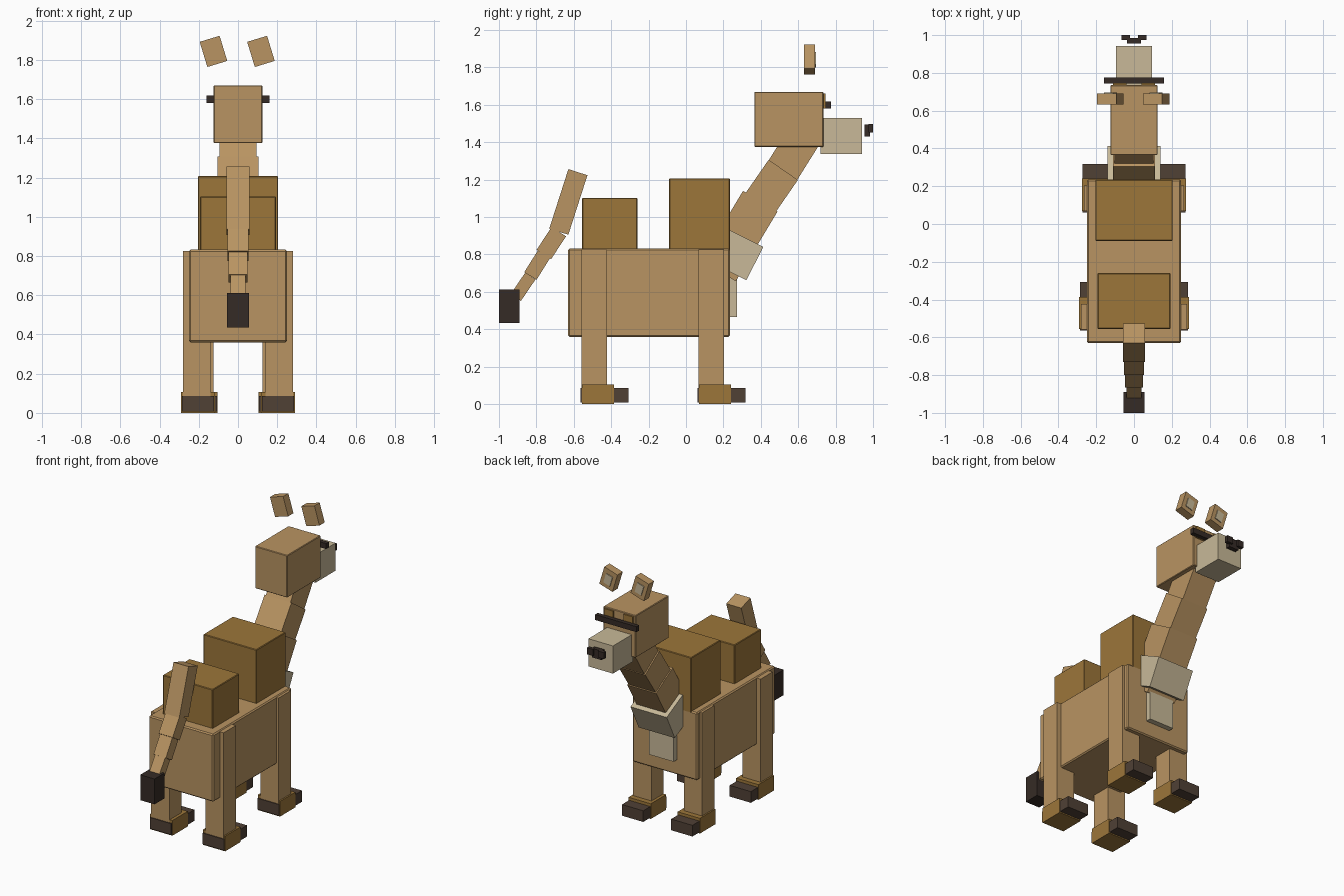
import bpy, math

if "Cube" in bpy.data.objects:
    bpy.data.objects.remove(bpy.data.objects["Cube"])

def mat(name, c):
    m = bpy.data.materials.new(name)
    m.diffuse_color = (*c, 1)
    m.use_nodes = True
    m.node_tree.nodes["Principled BSDF"].inputs["Base Color"].default_value = m.diffuse_color
    return m

TAN = mat("tan", (0.485, 0.296, 0.122))
BROWN = mat("brown", (0.333, 0.181, 0.042))
CREAM = mat("cream", (0.578, 0.485, 0.314))
DARK = mat("dark", (0.036, 0.024, 0.019))
HOOF = mat("hoof", (0.08, 0.052, 0.036))

def box(name, x, y, z, m, rot=(0, 0, 0), bevel=0):
    """Box from (min, max) ranges, rotated about its centre."""
    r = (x, y, z)
    bpy.ops.mesh.primitive_cube_add(size=1, location=[(a + b) / 2 for a, b in r], rotation=rot)
    o = bpy.context.object
    o.name = name
    o.scale = [b - a for a, b in r]
    bpy.ops.object.transform_apply(location=False, rotation=False, scale=True)
    o.data.materials.append(m)
    if bevel:
        b = o.modifiers.new("bevel", 'BEVEL')
        b.width = bevel
        b.segments = 1
    return o

def beam(name, p, q, depth, half, m):
    """Tilted box in the side plane running from p to q, given as (y, z)."""
    dy, dz = q[0] - p[0], q[1] - p[1]
    n = math.hypot(dy, dz) / 2
    cy, cz = (p[0] + q[0]) / 2, (p[1] + q[1]) / 2
    return box(name, (-half, half), (cy - depth / 2, cy + depth / 2), (cz - n, cz + n), m,
               (-math.atan2(dy, dz), 0, 0))

# Body and humps
box("body", (-.25, .25), (-.63, .235), (.36, .832), TAN, bevel=.008)
box("front_hump", (-.205, .205), (-.09, .235), (.80, 1.207), BROWN, bevel=.004)
box("back_hump", (-.193, .193), (-.555, -.26), (.80, 1.103), BROWN, bevel=.004)

# Legs and feet
for s, side in ((-1, "left"), (1, "right")):
    for end, y, o in (("front", .068, 0), ("back", -.558, .014)):
        def span(a, b):
            return tuple(sorted((s * (a + o), s * (b + o))))
        n = f"{end}_{side}"
        box(n + "_leg", span(.125, .266), (y, y + .135), (.05, .826), TAN)
        box(n + "_foot", span(.104, .276), (y + .002, y + .172), (0, .106), BROWN)
        box(n + "_hoof", span(.108, .272), (y - .006, y + .25), (.008, .086), HOOF)

# Neck
beam("neck_lower", (.174, .712), (.397, 1.085), .215, .112, TAN)
beam("neck_middle", (.38, 1.05), (.52, 1.2525), .19, .104, TAN)
beam("neck_upper", (.50, 1.222), (.64, 1.445), .185, .095, TAN)
beam("chest_fur", (.207, .721), (.297, .899), .26, .14, CREAM)
box("chest_patch", (-.095, .095), (.22, .272), (.465, .68), CREAM)

# Head
box("head", (-.125, .125), (.365, .735), (1.375, 1.67), TAN, bevel=.004)
box("muzzle", (-.095, .095), (.72, .942), (1.337, 1.53), CREAM)
box("brow", (-.16, .16), (.745, .775), (1.58, 1.618), DARK)
box("nose", (-.037, .037), (.955, .985), (1.432, 1.495), DARK)
for s, side in ((-1, "left"), (1, "right")):
    box(side + "_nostril", tuple(sorted((s * .02, s * .066))), (.975, 1.0), (1.452, 1.497), DARK)
    box(side + "_eyelid", tuple(sorted((s * .04, s * .11))), (.73, .746), (1.58, 1.662), BROWN)

# Ears, both leaning the same way
for side, x in (("left", -.125), ("right", .117)):
    rot = (0, math.radians(-17), 0)
    box(side + "_ear", (x - .053, x + .053), (.632, .69), (1.776, 1.91), TAN, rot)
    box(side + "_inner_ear", (x - .026, x + .026), (.67, .696), (1.806, 1.876), CREAM, rot)

# Tail
path = [(-.578, 1.24), (-.68, .922), (-.76, .80), (-.832, .685), (-.91, .57)]
for i, (d, h) in enumerate(((.107, .058), (.092, .054), (.077, .048), (.066, .039))):
    beam(f"tail_{i + 1}", path[i], path[i + 1], d, h, TAN)
box("tail_tuft", (-.055, .055), (-1.0, -.89), (.435, .612), DARK)
